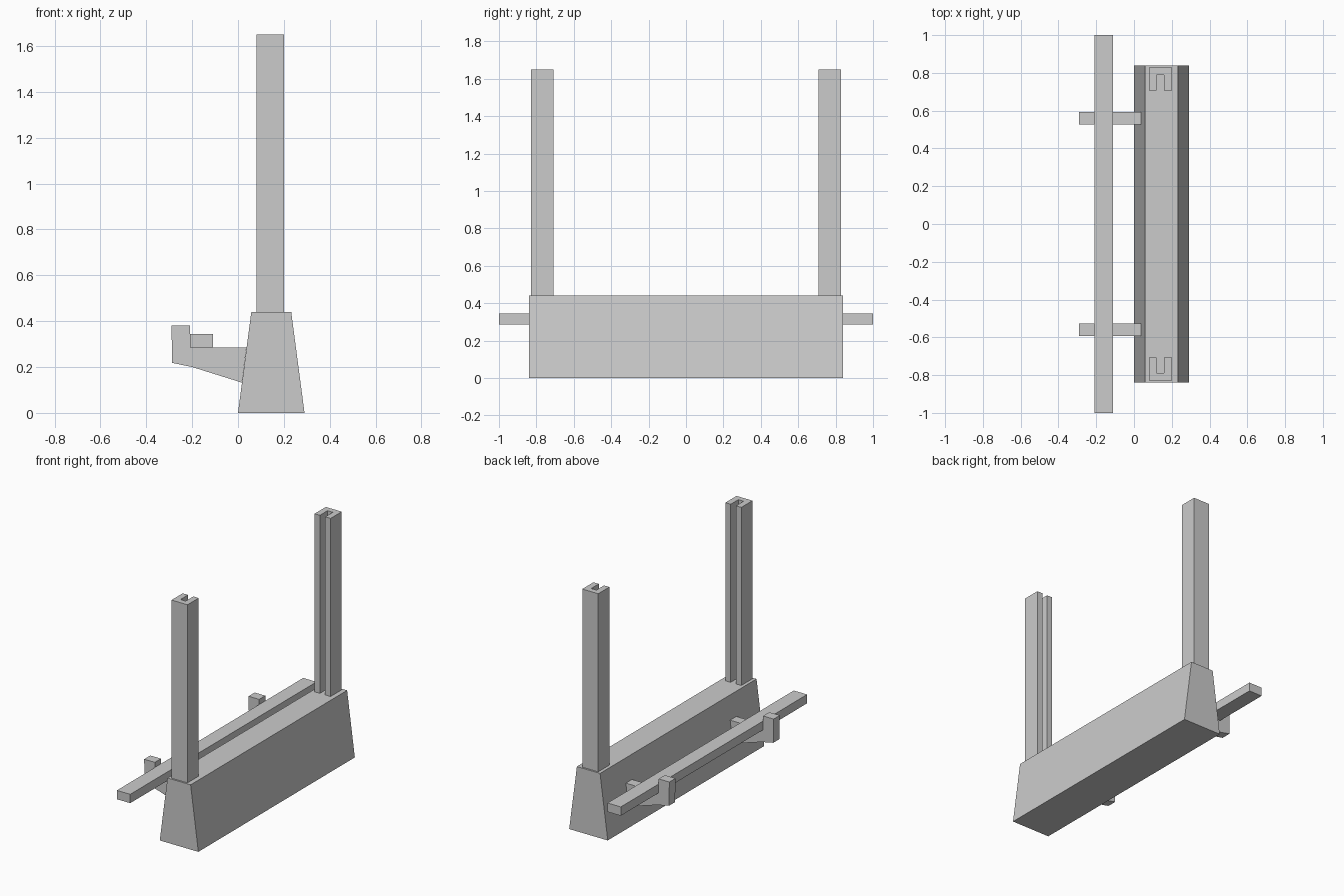
import bpy, bmesh
from mathutils import Vector

if "Cube" in bpy.data.objects:
    bpy.data.objects.remove(bpy.data.objects["Cube"])


def prism(name, outline, axis, start, end):
    """Extrude a closed 2D outline: (x, z) along 'y', or (x, y) along 'z'."""
    bm = bmesh.new()
    place = (lambda a, b, t: (a, t, b)) if axis == 'y' else (lambda a, b, t: (a, b, t))
    face = bm.faces.new([bm.verts.new(place(a, b, start)) for a, b in outline])
    moved = bmesh.ops.extrude_face_region(bm, geom=[face])['geom']
    bmesh.ops.translate(bm, vec=Vector(place(0, 0, end - start)),
                        verts=[v for v in moved if isinstance(v, bmesh.types.BMVert)])
    if len({f for f in bm.faces}) == len(outline) + 1:
        bm.faces.new([e for e in face.verts])
    bmesh.ops.recalc_face_normals(bm, faces=bm.faces)
    mesh = bpy.data.meshes.new(name)
    bm.to_mesh(mesh)
    bm.free()
    obj = bpy.data.objects.new(name, mesh)
    bpy.context.collection.objects.link(obj)
    return obj


# Tapered base block
prism("base", [(0, 0), (0.29, 0), (0.232, 0.44), (0.058, 0.44)], 'y', -0.84, 0.84)

# Long rail resting on the brackets
prism("rail", [(-0.21, 0.285), (-0.11, 0.285), (-0.11, 0.345), (-0.21, 0.345)], 'y', -1, 1)

# Hooked bracket, ending on the sloping face of the base
bracket = [(-0.29, 0.38), (-0.21, 0.38), (-0.21, 0.285), (0.037, 0.285),
           (0.017, 0.132), (-0.2, 0.2), (-0.287, 0.218)]

# Slotted post, with the slot facing the middle
post = [(0.08, 0.828), (0.20, 0.828), (0.20, 0.708), (0.16, 0.708),
        (0.16, 0.79), (0.12, 0.79), (0.12, 0.708), (0.08, 0.708)]

for side, label in ((-1, "front"), (1, "back")):
    prism(f"{label}_bracket", bracket, 'y', side * 0.56 - 0.033, side * 0.56 + 0.033)
    prism(f"{label}_post", [(x, side * y) for x, y in post], 'z', 0.44, 1.65)
